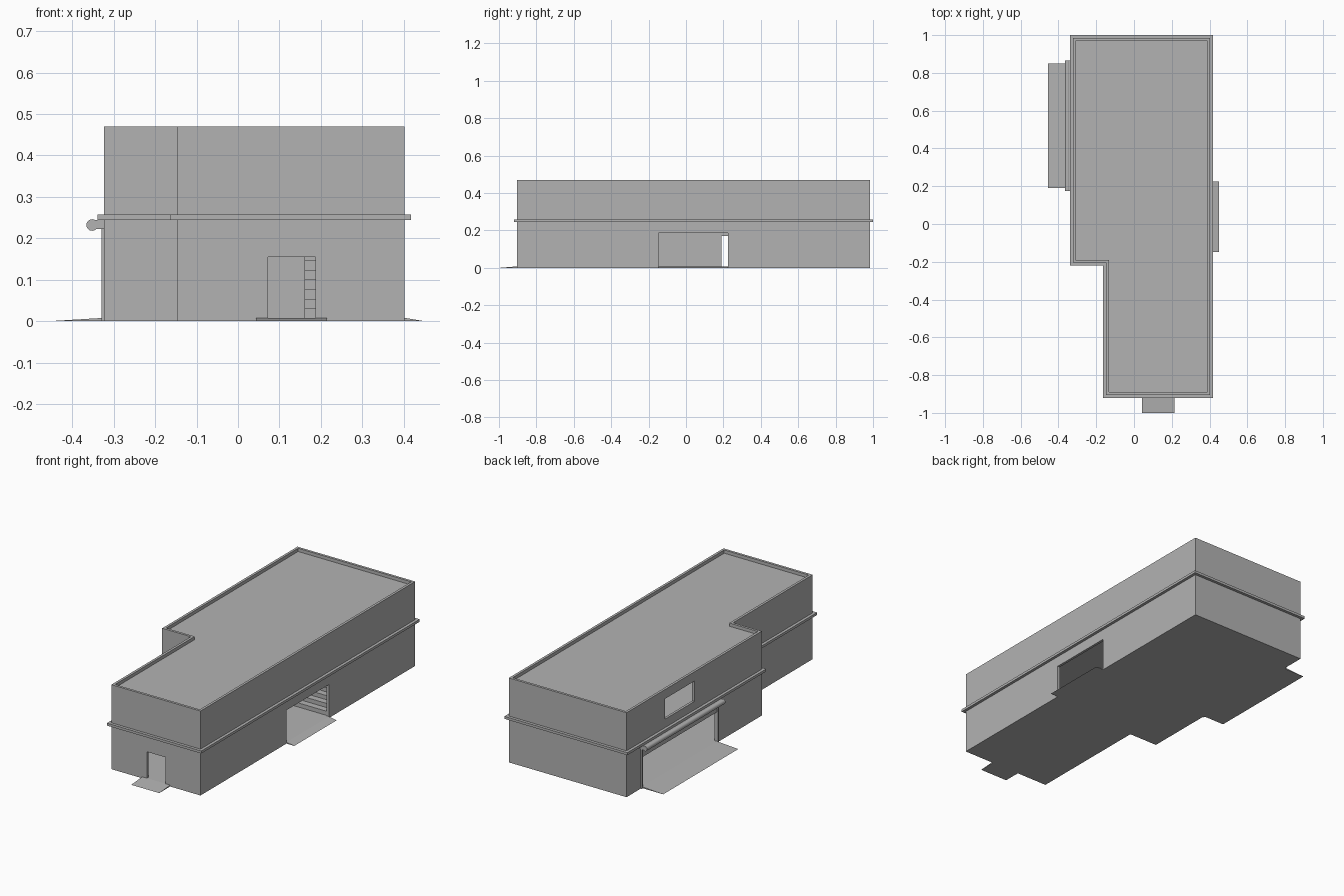
import bpy
import bmesh
import math

cube = bpy.data.objects.get("Cube")
if cube:
    bpy.data.objects.remove(cube, do_unlink=True)

grey = bpy.data.materials.new("plain_grey")
grey.use_nodes = True
colour = (0.45, 0.45, 0.45, 1)
grey.diffuse_color = colour
grey.node_tree.nodes["Principled BSDF"].inputs["Base Color"].default_value = colour

# Main wall lines of the L-shaped plan
LEFT, RIGHT, NOTCH_X = -0.323, 0.402, -0.147
FRONT, BACK, NOTCH_Y = -0.904, 0.984, -0.205
THICK = 0.014
FLOOR = 0.008


def finish(name, bm):
    bmesh.ops.recalc_face_normals(bm, faces=bm.faces)
    mesh = bpy.data.meshes.new(name)
    bm.to_mesh(mesh)
    bm.free()
    mesh.materials.append(grey)
    obj = bpy.data.objects.new(name, mesh)
    bpy.context.collection.objects.link(obj)
    return obj


def plan(d):
    """Plan outline pushed outwards by d."""
    return [(NOTCH_X - d, FRONT - d), (RIGHT + d, FRONT - d),
            (RIGHT + d, BACK + d), (LEFT - d, BACK + d),
            (LEFT - d, NOTCH_Y - d), (NOTCH_X - d, NOTCH_Y - d)]


def prism(name, points, z0, z1):
    bm = bmesh.new()
    low = [bm.verts.new((x, y, z0)) for x, y in points]
    high = [bm.verts.new((x, y, z1)) for x, y in points]
    bm.faces.new(low)
    bm.faces.new(high)
    for i in range(len(points)):
        j = (i + 1) % len(points)
        bm.faces.new((low[i], low[j], high[j], high[i]))
    return finish(name, bm)


def ring(name, outer, inner, z0, z1):
    bm = bmesh.new()
    loops = [[bm.verts.new((x, y, z)) for x, y in plan(d)]
             for d, z in ((outer, z0), (outer, z1), (inner, z1), (inner, z0))]
    for k in range(4):
        a, b = loops[k], loops[(k + 1) % 4]
        for i in range(len(a)):
            j = (i + 1) % len(a)
            bm.faces.new((a[i], a[j], b[j], b[i]))
    return finish(name, bm)


def box(name, xs, ys, zs):
    (x0, x1), (y0, y1) = xs, ys
    return prism(name, [(x0, y0), (x1, y0), (x1, y1), (x0, y1)], *zs)


def ramp(name, hinge, tip, low, high, along_x):
    """Wedge sloping from floor level at the wall to the ground at its tip."""
    bm = bmesh.new()
    ends = []
    for s in (low, high):
        section = [(hinge, 0), (tip, 0), (hinge, FLOOR)]
        ends.append([bm.verts.new((p, s, z) if along_x else (s, p, z))
                     for p, z in section])
    a, b = ends
    bm.faces.new(a)
    bm.faces.new(b)
    for i in range(3):
        j = (i + 1) % 3
        bm.faces.new((a[i], a[j], b[j], b[i]))
    return finish(name, bm)


# Hollow outer walls with door and window openings
walls = ring("walls", 0, -THICK, 0, 0.47)
CUT = 0.05
openings = [
    ("front_door_cut", (0.072, 0.187), (FRONT - CUT, FRONT + CUT), (FLOOR, 0.155)),
    ("side_door_cut", (RIGHT - CUT, RIGHT + CUT), (-0.148, 0.225), (FLOOR, 0.186)),
    ("loading_door_cut", (LEFT - CUT, LEFT + CUT), (0.19, 0.85), (FLOOR, 0.17)),
    ("window_cut", (LEFT - CUT, LEFT + CUT), (0.387, 0.645), (0.305, 0.418)),
]
for name, xs, ys, zs in openings:
    cutter = box(name, xs, ys, zs)
    cutter.hide_render = True
    mod = walls.modifiers.new(name, 'BOOLEAN')
    mod.operation = 'DIFFERENCE'
    mod.solver = 'EXACT'
    mod.object = cutter
    bpy.context.view_layer.objects.active = walls
    bpy.ops.object.modifier_apply(modifier=name)
    bpy.data.objects.remove(cutter, do_unlink=True)

# Floors, roof and the ledge around the building
prism("ground_floor", plan(-THICK), 0, FLOOR)
prism("upper_floor", plan(-THICK), 0.244, 0.258)
prism("roof", plan(-THICK), 0.438, 0.452)
ring("ledge", 0.016, 0, 0.244, 0.258)

# Entrance ramps
ramp("side_ramp", RIGHT, 0.45, -0.148, 0.225, True)
ramp("loading_ramp", LEFT, -0.455, 0.19, 0.85, True)
ramp("front_ramp", FRONT, -1.0, 0.043, 0.215, False)

# Roller shutter housing, its bracket and side rails
bpy.ops.mesh.primitive_cylinder_add(vertices=16, radius=0.014, depth=0.69,
                                    location=(-0.352, 0.52, 0.232),
                                    rotation=(math.pi / 2, 0, 0))
roller = bpy.context.object
roller.name = "shutter_roller"
roller.data.materials.append(grey)
bpy.ops.object.shade_smooth_by_angle()
box("shutter_bracket", (-0.352, LEFT), (0.175, 0.865), (0.222, 0.244))
for name, y in (("front_rail", 0.18), ("rear_rail", 0.85)):
    box(name, (LEFT - 0.007, LEFT), (y, y + 0.01), (0, 0.222))

# Indoor staircase beside the side door
STEPS, RISE, TREAD = 10, 0.023, 0.036
for i in range(STEPS):
    y = 0.23 + i * TREAD
    box(f"stair_{i + 1}", (0.16, RIGHT - THICK), (y, y + TREAD),
        (FLOOR, FLOOR + (i + 1) * RISE))
